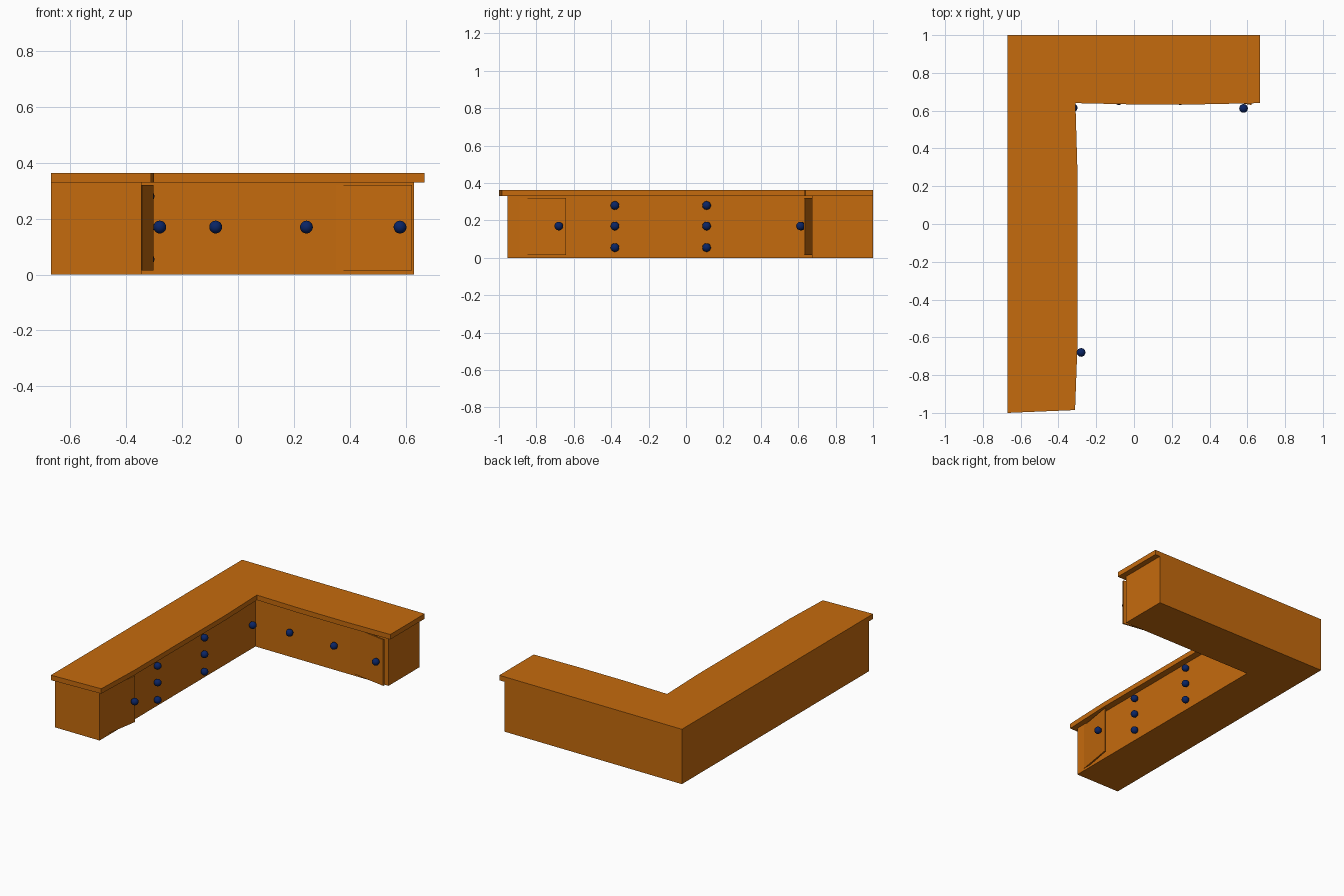
import bpy, bmesh
from math import radians
from mathutils import Vector

cube = bpy.data.objects.get("Cube")
if cube:
    bpy.data.objects.remove(cube, do_unlink=True)


def material(name, color):
    m = bpy.data.materials.new(name)
    m.use_nodes = True
    m.diffuse_color = color
    m.node_tree.nodes["Principled BSDF"].inputs["Base Color"].default_value = color
    return m


wood = material("orange_wood", (0.56, 0.145, 0.004, 1))
navy = material("navy_knob", (0.003, 0.018, 0.13, 1))


def extrude_outline(name, outline, z0, z1):
    """Vertical prism from a plan outline."""
    bm = bmesh.new()
    face = bm.faces.new([bm.verts.new((x, y, z0)) for x, y in outline])
    top = bmesh.ops.extrude_face_region(bm, geom=[face])["geom"]
    verts = [g for g in top if isinstance(g, bmesh.types.BMVert)]
    bmesh.ops.translate(bm, verts=verts, vec=(0, 0, z1 - z0))
    bmesh.ops.recalc_face_normals(bm, faces=bm.faces)
    mesh = bpy.data.meshes.new(name)
    bm.to_mesh(mesh)
    bm.free()
    mesh.materials.append(wood)
    obj = bpy.data.objects.new(name, mesh)
    bpy.context.collection.objects.link(obj)


def door(name, hinge, free, thickness=0.01):
    """Thin panel standing ajar between its hinge and its free edge."""
    a, b = Vector(hinge), Vector(free)
    d = (b - a).normalized()
    n = Vector((-d.y, d.x)) * thickness
    if n.x - n.y > 0:
        n = -n
    extrude_outline(name, [a, b, b + n, a + n], 0.015, 0.32)


def knob(name, x, y, z):
    bpy.ops.mesh.primitive_uv_sphere_add(segments=16, ring_count=10, radius=0.023,
                                         location=(x, y, z))
    obj = bpy.context.object
    obj.name = name
    obj.data.materials.append(navy)
    bpy.ops.object.shade_smooth_by_angle(angle=radians(40))


# L-shaped cabinet
extrude_outline("cabinet_body", [(-0.67, 1), (0.63, 1), (0.63, 0.675), (-0.345, 0.675),
                                 (-0.345, -0.955), (-0.67, -0.955)], 0, 0.33)

# Worktop with slightly bowed inner edges
extrude_outline("worktop", [(-0.67, 1), (0.667, 1), (0.667, 0.64), (0.33, 0.633),
                            (0, 0.633), (-0.31, 0.64), (-0.3, 0.3), (-0.3, -0.66),
                            (-0.312, -0.985), (-0.67, -1)], 0.33, 0.363)

# Doors standing ajar
door("long_arm_door", (-0.344, -0.89), (-0.303, -0.642))
door("short_arm_door", (0.35, 0.674), (0.622, 0.63))

# Drawer knobs, two columns of three
for col, y in enumerate((-0.38, 0.11)):
    for row, z in enumerate((0.055, 0.17, 0.28)):
        knob(f"drawer_knob_{col}_{row}", -0.322, y, z)

# Door knobs
knob("corner_knob", -0.322, 0.615, 0.17)
knob("long_arm_door_knob", -0.28, -0.68, 0.17)
knob("short_arm_door_knob", 0.58, 0.612, 0.17)
for i, x in enumerate((-0.08, 0.245)):
    knob(f"short_arm_knob_{i}", x, 0.653, 0.17)
